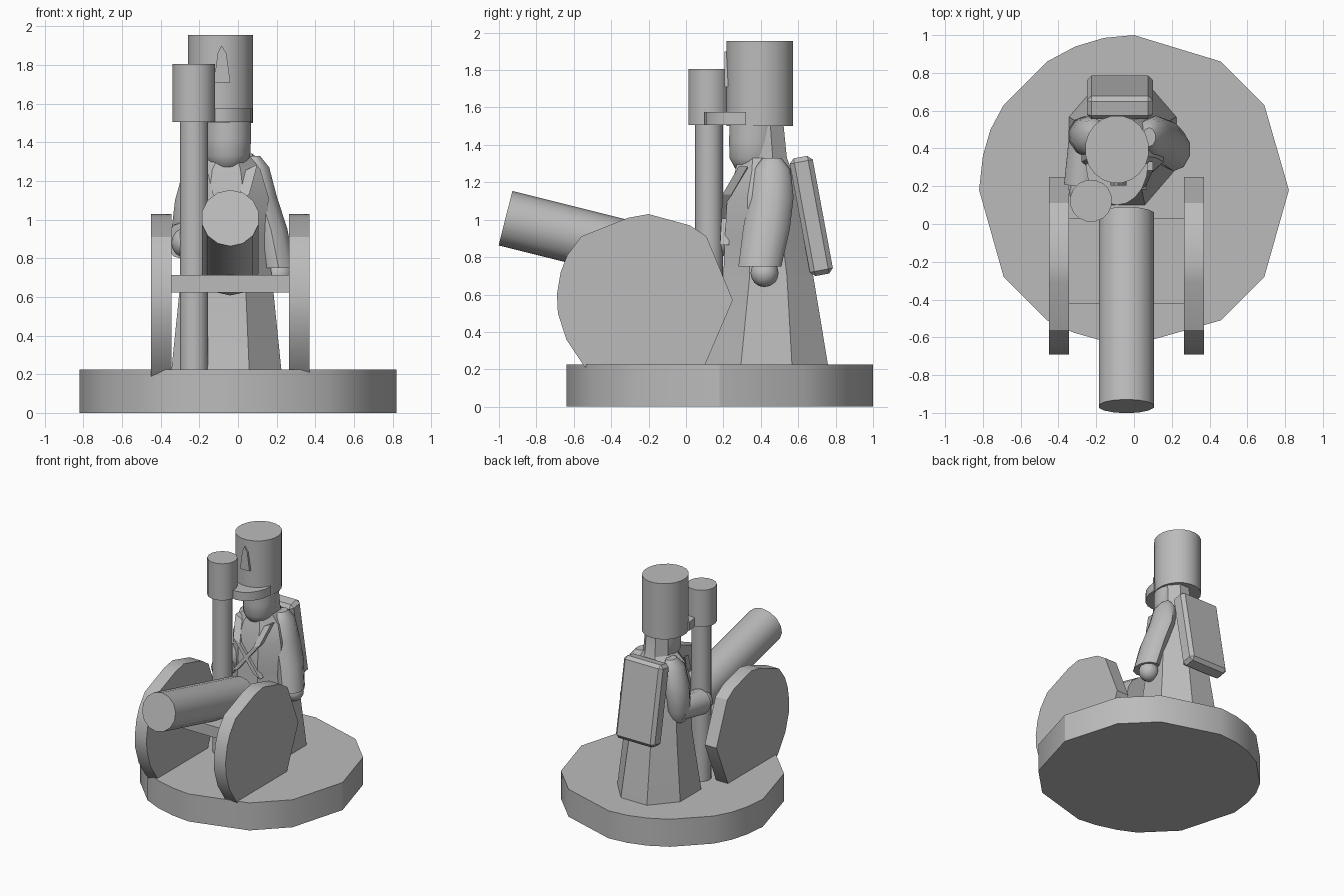
import bpy, bmesh, math
from mathutils import Matrix, Vector

old = bpy.data.objects.get("Cube")
if old:
    bpy.data.objects.remove(old)

GREY = (0.5, 0.5, 0.5, 1)
mat = bpy.data.materials.new("plain grey")
mat.use_nodes = True
mat.diffuse_color = GREY
mat.node_tree.nodes["Principled BSDF"].inputs["Base Color"].default_value = GREY


def finish(name, bm, angle=None, matrix=None):
    """Turn a bmesh into a named object with the grey material."""
    if matrix:
        bm.transform(matrix)
    bmesh.ops.recalc_face_normals(bm, faces=bm.faces)
    me = bpy.data.meshes.new(name)
    bm.to_mesh(me)
    bm.free()
    me.materials.append(mat)
    ob = bpy.data.objects.new(name, me)
    bpy.context.collection.objects.link(ob)
    if angle:
        bpy.ops.object.select_all(action='DESELECT')
        ob.select_set(True)
        bpy.context.view_layer.objects.active = ob
        bpy.ops.object.shade_smooth_by_angle(angle=math.radians(angle))
    return ob


def prism(name, outline, offset, angle=None):
    """Extrude a flat outline of 3D points by an offset."""
    bm = bmesh.new()
    face = bm.faces.new([bm.verts.new(p) for p in outline])
    ext = bmesh.ops.extrude_face_region(bm, geom=[face], use_keep_orig=True)
    moved = [g for g in ext["geom"] if isinstance(g, bmesh.types.BMVert)]
    bmesh.ops.translate(bm, verts=moved, vec=offset)
    return finish(name, bm, angle)


def loft(name, rings, sides=12, angle=40, matrix=None):
    """Skin rings of (x, y, z, x radius, y radius) and cap both ends."""
    bm = bmesh.new()
    loops = []
    for x, y, z, rx, ry in rings:
        turns = [(i + 0.5) * math.tau / sides for i in range(sides)]
        loops.append([bm.verts.new((x + rx * math.cos(t), y + ry * math.sin(t), z)) for t in turns])
    for a, b in zip(loops, loops[1:]):
        for i in range(sides):
            j = (i + 1) % sides
            bm.faces.new((a[i], a[j], b[j], b[i]))
    bm.faces.new(loops[0])
    bm.faces.new(loops[-1])
    return finish(name, bm, angle, matrix)


def rod(name, a, b, r1, r2, sides=12):
    """Straight tapered cylinder between two points."""
    a, b = Vector(a), Vector(b)
    d = b - a
    m = Matrix.Translation(a) @ d.to_track_quat('Z', 'Y').to_matrix().to_4x4()
    return loft(name, [(0, 0, 0, r1, r1), (0, 0, d.length, r2, r2)], sides, 40, m)


def ball(name, centre, size):
    bm = bmesh.new()
    bmesh.ops.create_uvsphere(bm, u_segments=12, v_segments=8, radius=1)
    return finish(name, bm, 60, Matrix.Translation(centre) @ Matrix.Diagonal((*size, 1)))


def block(name, centre, size, bevel=0, tilt=0):
    bm = bmesh.new()
    bmesh.ops.create_cube(bm, size=1, matrix=Matrix.Diagonal((*size, 1)))
    if bevel:
        bmesh.ops.bevel(bm, geom=bm.edges[:], offset=bevel, segments=1, affect='EDGES')
    return finish(name, bm, None, Matrix.Translation(centre) @ Matrix.Rotation(tilt, 4, 'X'))


# Round base with coarse, uneven sides
half = [(0, 1), (.46, .86), (.69, .63), (.82, .18), (.69, -.28), (.46, -.51), (0, -.64)]
extra = [(-.16, -.62), (-.32, -.575), (-.46, -.51), (-.69, -.28), (-.82, .18), (-.80, .36),
         (-.76, .5), (-.69, .63), (-.46, .86), (-.31, .94), (-.16, .985)]
prism("base", [(x, y, 0) for x, y in half + extra], (0, 0, .225), 30)

# Solid carriage wheels, sunk into the base
wheel = [(-.2, 1.03), (.02, .97), (.11, .91), (.25, .57), (.1, .22), (0, .12), (-.45, .12), (-.55, .225),
         (-.64, .36), (-.685, .5), (-.69, .6), (-.67, .72), (-.635, .81), (-.56, .91), (-.31, 1.01)]
for name, x in (("right_wheel", -.45), ("left_wheel", .265)):
    prism(name, [(x, y, z) for y, z in wheel], (.106, 0, 0), 30)

# Carriage bed and barrel
block("carriage_bed", (-.04, -.195, .668), (.62, .45, .09))
rod("cannon_barrel", (-.04, -.965, 1.008), (-.04, .054, .753), .15, .15, 14)

# Long coat and torso
loft("coat", [(-.06, .43, .22, .308, .357), (-.06, .44, .7, .255, .26), (-.06, .425, .9, .23, .235),
              (-.06, .405, 1.12, .235, .20), (-.06, .415, 1.26, .19, .165), (-.05, .41, 1.33, .12, .14),
              (-.05, .40, 1.52, .11, .13)], 8, 25)

# Crossed chest belts
for name, s in (("right_belt", -1), ("left_belt", 1)):
    path = [(-.06 + s * .13, .30, 1.27), (-.06 + s * .09, .213, 1.12), (-.06 - s * .10, .2, .88)]
    bm = bmesh.new()
    rows = []
    for x, y, z in path:
        rows.append([bm.verts.new((x + dx, y + dy, z + s * dx * .5))
                     for dx, dy in ((-.03, .03), (-.03, -.018), (.03, -.018), (.03, .03))])
    for a, b in zip(rows, rows[1:]):
        for i in range(4):
            bm.faces.new((a[i], a[i - 1], b[i - 1], b[i]))
    bm.faces.new(rows[0])
    bm.faces.new(rows[-1])
    finish(name, bm)

# Head
loft("head", [(-.055, .36, 1.25, .05, .06), (-.055, .36, 1.275, .09, .1), (-.055, .36, 1.33, .12, .13),
              (-.055, .365, 1.42, .125, .137), (-.055, .37, 1.52, .125, .14)], 16, 60)

# Tall hat with peak and front badge
loft("hat", [(-.09, .395, 1.5, .17, .18), (-.09, .395, 1.955, .17, .18)], 20)
arc = [math.pi * (1 + i / 10) for i in range(11)]
prism("hat_peak", [(-.09 + .165 * math.cos(t), .32 + .22 * math.sin(t), 1.505) for t in arc], (0, 0, .07), 40)
badge = [(-.125, 1.71), (-.04, 1.71), (-.06, 1.86), (-.085, 1.9), (-.105, 1.86)]
prism("hat_badge", [(x, .205, z) for x, z in badge], (0, .04, 0))

# Left arm hanging at the side
loft("left_arm", [(.08, .46, 1.33, .035, .05), (.09, .46, 1.27, .075, .1), (.115, .455, 1.12, .09, .12),
                  (.17, .43, .95, .09, .125), (.21, .395, .75, .09, .115)], 10, 45,
     Matrix.Identity(4))
ball("left_hand", (.21, .42, .715), (.075, .075, .075))

# Right arm bent forward to the rammer
loft("right_upper_arm", [(-.19, .46, 1.32, .035, .05), (-.21, .46, 1.26, .075, .1),
                         (-.24, .46, 1.1, .09, .11), (-.265, .47, .93, .085, .1),
                         (-.26, .46, .83, .05, .06)], 10, 45)
rod("right_forearm", (-.265, .49, .92), (-.275, .21, .89), .08, .1, 10)
ball("right_hand", (-.265, .17, .88), (.08, .08, .08))

# Backpack leaning outward at the bottom
block("backpack", (-.075, .67, 1.02), (.35, .125, .64), .025, math.radians(10.5))

# Rammer standing on the base
rod("rammer_pole", (-.228, .123, .2), (-.228, .123, 1.52), .074, .074, 14)
rod("rammer_head", (-.228, .123, 1.505), (-.228, .123, 1.805), .112, .112, 16)
